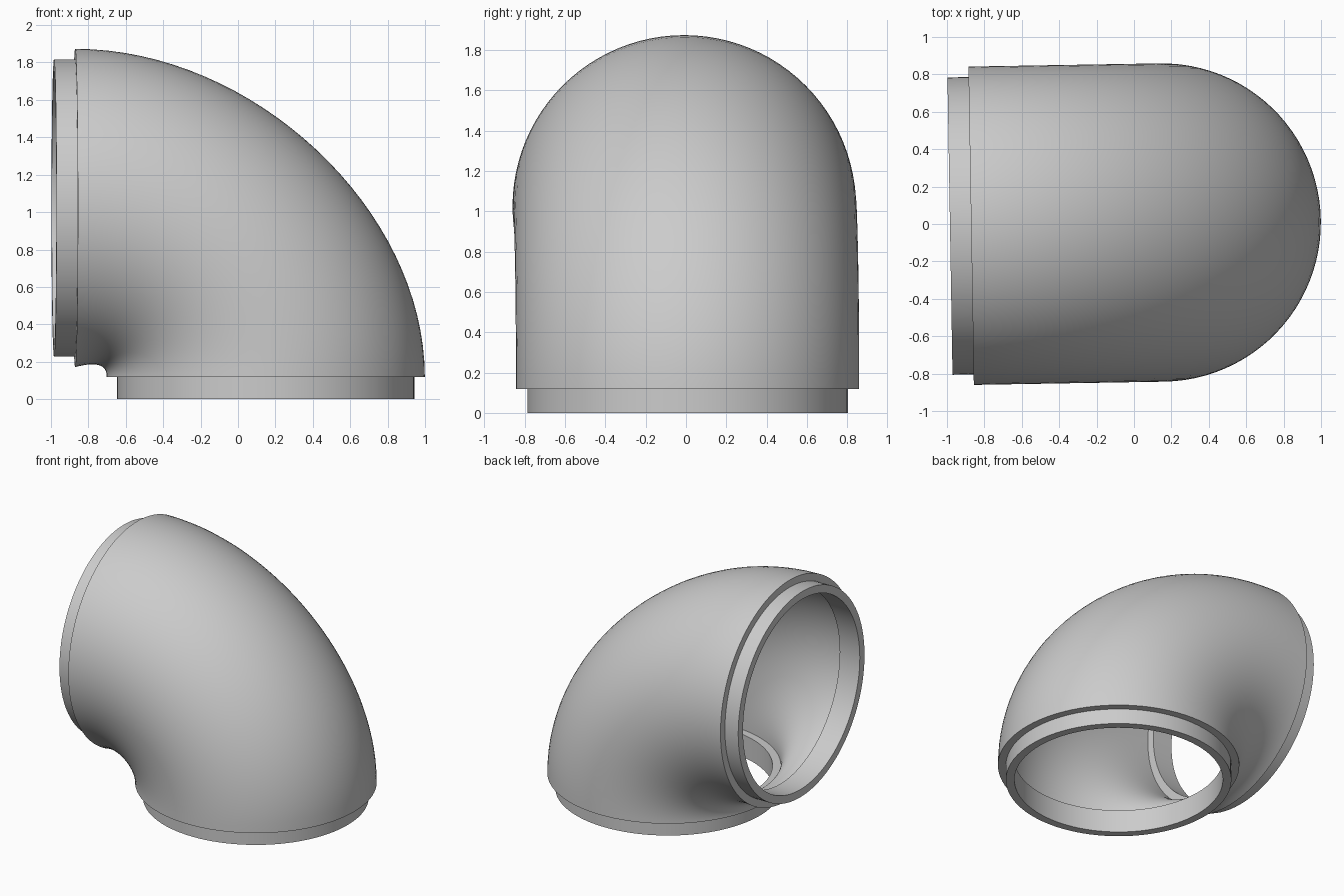
import bpy
import bmesh
from math import sin, cos, pi
from mathutils import Vector, Matrix

if "Cube" in bpy.data.objects:
    bpy.data.objects.remove(bpy.data.objects["Cube"], do_unlink=True)

SIDES, STEPS = 96, 32
FOOT_X, FOOT_Z = 0.147, 0.118     # centre of the lower joint
ARM_X, ARM_Z = -0.872, 1.022      # centre of the side joint
BODY_R, COLLAR_R, BORE_R = 0.851, 0.795, 0.735
WALL = 0.057
ARM_END = -0.985


def foot(z, r):
    """Ring facing down: far point, near point, half width."""
    return Vector((FOOT_X + r, z)), Vector((FOOT_X - r, z)), r


def arm(x, r):
    """Ring facing sideways."""
    return Vector((x, ARM_Z + r)), Vector((x, ARM_Z - r)), r


def bezier(a, b, c, d, t):
    s = 1 - t
    return a * s**3 + b * 3 * s * s * t + c * 3 * s * t * t + d * t**3


def bend(inset, throat):
    """Rings of the bend, spanned between its back curve and throat curve."""
    r, k = BODY_R - inset, 0.51
    start, end = foot(FOOT_Z + inset, r), arm(ARM_X + inset, r)
    a, d = start[0], end[0]
    back = (a, Vector((a.x, a.y + (d.y - a.y) * k)),
            Vector((d.x + (a.x - d.x) * k, d.y)), d)
    near = start[1], Vector(throat[0]), Vector(throat[1]), end[1]
    return [(bezier(*back, i / STEPS), bezier(*near, i / STEPS), r)
            for i in range(STEPS + 1)]


# Closed run of rings: lower collar, outer bend, side collar,
# then back through the side bore, wider cavity and lower bore
rings = [foot(0, BORE_R), foot(0, COLLAR_R), foot(FOOT_Z, COLLAR_R)]
rings += bend(0, ((-0.70, 0.18), (-0.75, 0.205)))
rings += [arm(ARM_X, COLLAR_R), arm(ARM_END, COLLAR_R),
          arm(ARM_END, BORE_R), arm(ARM_X + WALL, BORE_R)]
rings += reversed(bend(WALL, ((-0.65, 0.23), (-0.71, 0.255))))
rings += [foot(FOOT_Z + WALL, BORE_R)]

bm = bmesh.new()
loops = []
for far, near, width in rings:
    mid, half = (far + near) / 2, (far - near) / 2
    loop = []
    for i in range(SIDES):
        a = 2 * pi * i / SIDES
        p = mid + half * cos(a)
        loop.append(bm.verts.new((p.x, width * sin(a), p.y)))
    loops.append(loop)
for j, low in enumerate(loops):
    high = loops[(j + 1) % len(loops)]
    for i in range(SIDES):
        n = (i + 1) % SIDES
        bm.faces.new((low[i], low[n], high[n], high[i]))
bmesh.ops.recalc_face_normals(bm, faces=bm.faces)

# Slight turn of the side arm about the foot
pivot = Vector((FOOT_X, 0, 0))
bmesh.ops.rotate(bm, verts=bm.verts, cent=pivot, matrix=Matrix.Rotation(0.017, 3, 'Z'))
bmesh.ops.translate(bm, verts=bm.verts, vec=(0.001, 0.008, 0))

mesh = bpy.data.meshes.new("pipe_elbow")
bm.to_mesh(mesh)
bm.free()
elbow = bpy.data.objects.new("pipe_elbow", mesh)
bpy.context.collection.objects.link(elbow)

# Plain grey
grey = bpy.data.materials.new("plain_grey")
grey.use_nodes = True
color = (0.6, 0.6, 0.6, 1)
grey.diffuse_color = color
grey.node_tree.nodes["Principled BSDF"].inputs["Base Color"].default_value = color
mesh.materials.append(grey)

bpy.ops.object.select_all(action='DESELECT')
elbow.select_set(True)
bpy.context.view_layer.objects.active = elbow
bpy.ops.object.shade_smooth_by_angle(angle=pi / 6)
